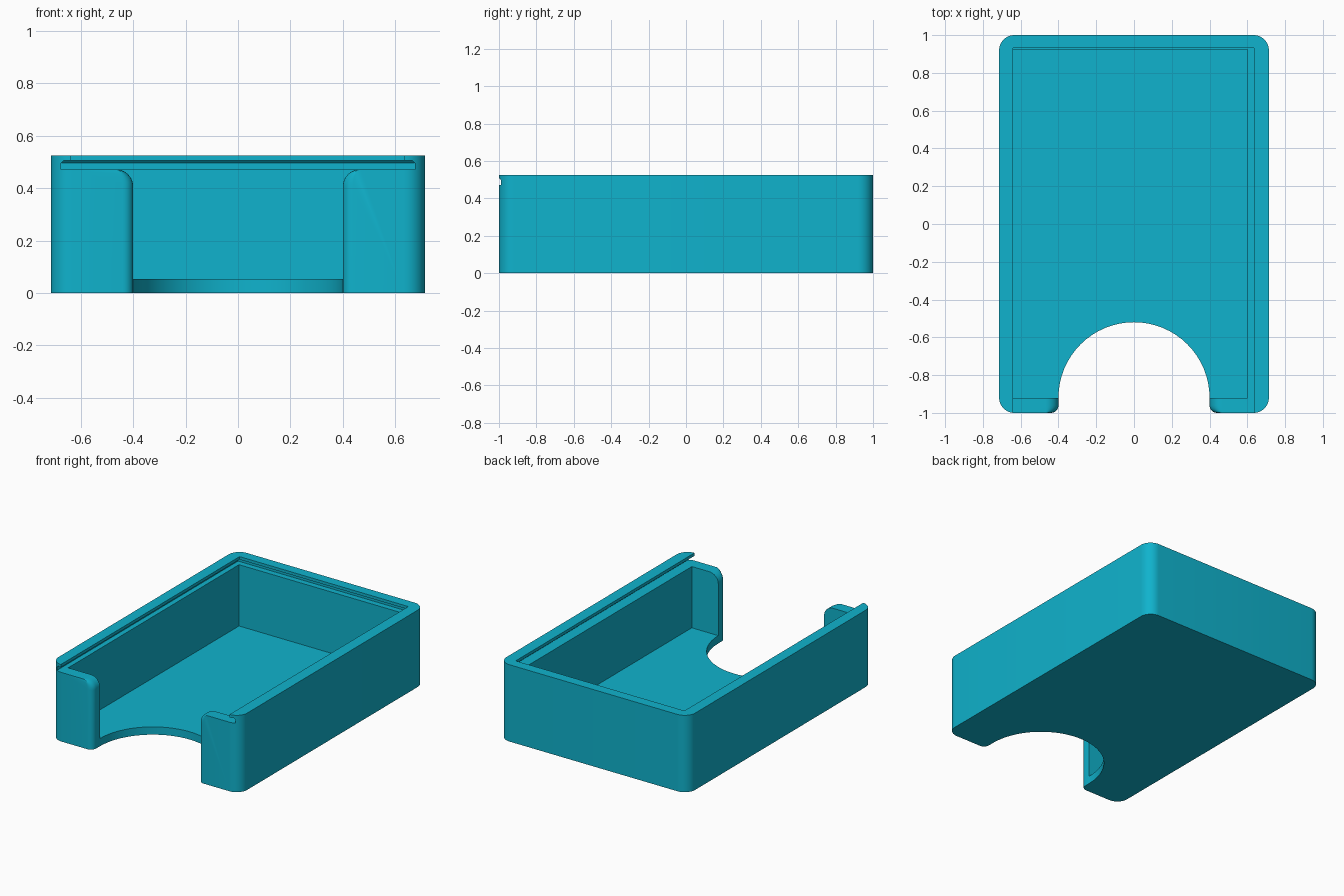
import bpy, bmesh, math

if "Cube" in bpy.data.objects:
    bpy.data.objects.remove(bpy.data.objects["Cube"])

teal = bpy.data.materials.new("teal plastic")
teal.diffuse_color = (0.005, 0.45, 0.61, 1)
teal.use_nodes = True
teal.node_tree.nodes["Principled BSDF"].inputs["Base Color"].default_value = teal.diffuse_color


def loft(name, rings):
    """Closed solid through rings of equal point count."""
    bm = bmesh.new()
    vs = [[bm.verts.new(p) for p in r] for r in rings]
    n = len(vs[0])
    for a, b in zip(vs, vs[1:]):
        for i in range(n):
            j = (i + 1) % n
            bm.faces.new((a[i], a[j], b[j], b[i]))
    bm.faces.new(vs[0])
    bm.faces.new(vs[-1])
    bmesh.ops.recalc_face_normals(bm, faces=bm.faces)
    mesh = bpy.data.meshes.new(name)
    bm.to_mesh(mesh)
    bm.free()
    ob = bpy.data.objects.new(name, mesh)
    bpy.context.collection.objects.link(ob)
    mesh.materials.append(teal)
    return ob


def rounded(x0, x1, y0, y1, z, r, seg=10):
    """Rounded rectangle ring at height z."""
    pts = []
    for cx, cy, start in ((x1 - r, y1 - r, 0), (x0 + r, y1 - r, 90),
                          (x0 + r, y0 + r, 180), (x1 - r, y0 + r, 270)):
        for i in range(seg + 1):
            a = math.radians(start + 90 * i / seg)
            pts.append((cx + r * math.cos(a), cy + r * math.sin(a), z))
    return pts


def rect(x0, x1, y0, y1, z):
    return [(x0, y0, z), (x1, y0, z), (x1, y1, z), (x0, y1, z)]


def gap_ring(y, o):
    """Front opening profile, flared sideways by o."""
    half = [(0.4 + o, -0.1)]
    for i in range(11):
        a = math.radians(9 * i)
        half.append((0.467 - (0.067 - o) * math.cos(a), 0.405 + 0.067 * math.sin(a)))
    half.append((0.467, 0.49))
    return [(x, y, z) for x, z in half] + [(-x, y, z) for x, z in reversed(half)]


# outer body
box = loft("box_body", [rounded(-0.714, 0.714, -1, 1, z, 0.08) for z in (0, 0.525)])

cutters = []
# storage cavity
cutters.append(loft("cavity_cutter", [rect(-0.64, 0.60, -0.92, 0.925, z) for z in (0.053, 0.485)]))
# groove for the sliding lid, with a small chamfer on top
cutters.append(loft("groove_cutter", [rect(-w, w, -1.2, 0.29 + w, z)
                                      for w, z in ((0.675, 0.472), (0.675, 0.495), (0.665, 0.505))]))
# opening between the lips
cutters.append(loft("lid_opening_cutter", [rect(-0.64, 0.636, -1.2, 0.931, z) for z in (0.48, 0.6)]))
# front gap with softened vertical edges
R = 0.04
sections = [(-0.915, 0), (-1 + R, 0)]
for k in range(1, 7):
    a = math.radians(15 * k)
    sections.append((-1 + R - R * math.sin(a), R * (1 - math.cos(a))))
sections.append((-1.1, R))
cutters.append(loft("front_gap_cutter", [gap_ring(y, o) for y, o in sections]))
# round finger notch in the floor
cutters.append(loft("finger_notch_cutter", [
    [(0.4 * math.cos(math.tau * i / 64), -0.92 + 0.4 * math.sin(math.tau * i / 64), z)
     for i in range(64)] for z in (-0.1, 0.2)]))

for c in cutters:
    mod = box.modifiers.new(c.name, 'BOOLEAN')
    mod.operation = 'DIFFERENCE'
    mod.solver = 'EXACT'
    mod.object = c

# bake the cuts and drop the cutters
bpy.context.view_layer.update()
result = bpy.data.meshes.new_from_object(box.evaluated_get(bpy.context.evaluated_depsgraph_get()))
box.modifiers.clear()
box.data = result
for c in cutters:
    bpy.data.objects.remove(c)

bpy.ops.object.select_all(action='DESELECT')
box.select_set(True)
bpy.context.view_layer.objects.active = box
bpy.ops.object.shade_smooth_by_angle(angle=math.radians(30))
